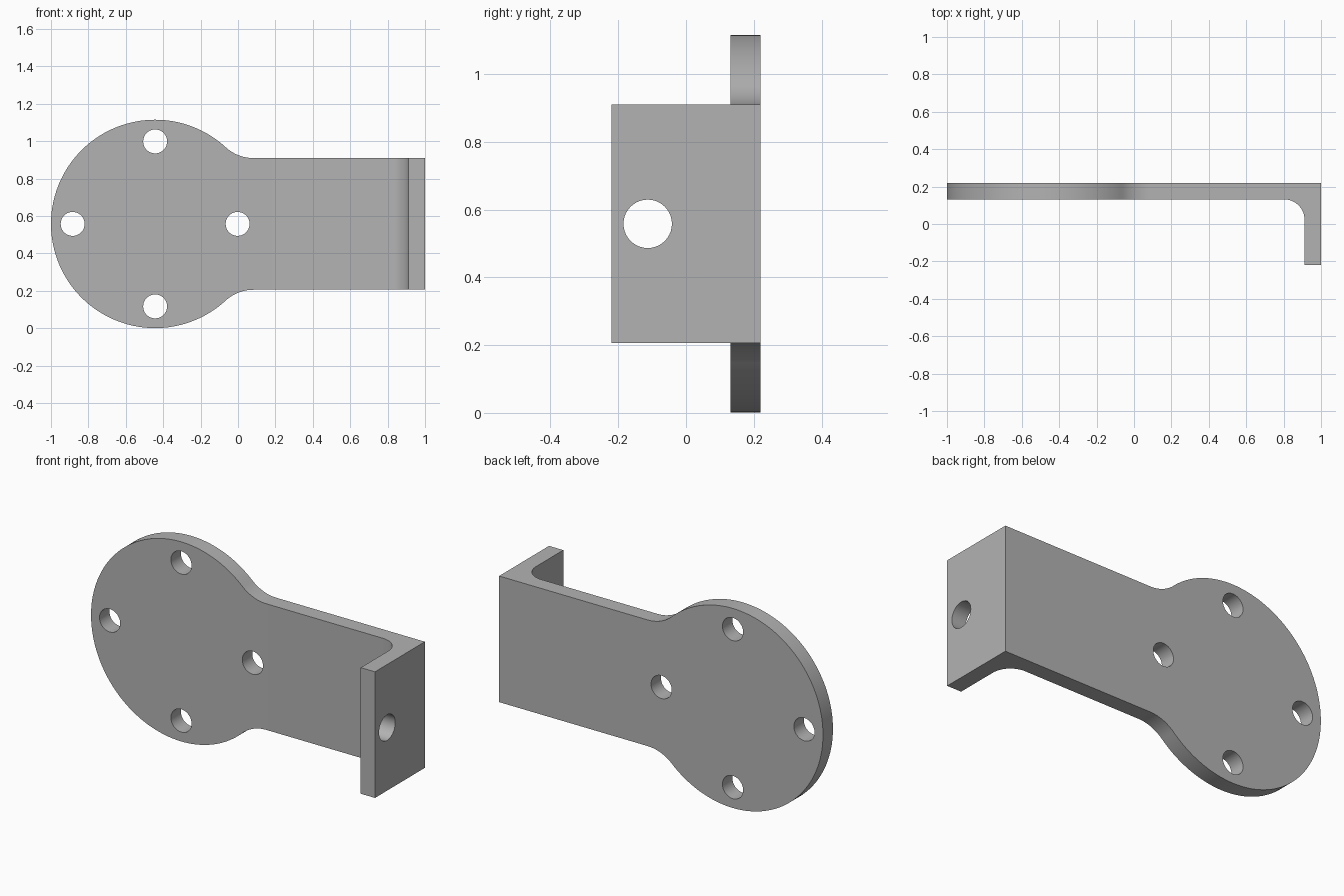
import bpy, bmesh
from math import pi, sin, cos, atan2, sqrt
from mathutils import Vector

cube = bpy.data.objects.get("Cube")
if cube:
    bpy.data.objects.remove(cube, do_unlink=True)

DISC_X, MID_Z, DISC_R = -0.443, 0.558, 0.557
ARM_HALF, NECK_R = 0.352, 0.22
BACK, THICK, BEND_R = 0.22, 0.088, 0.11
BOLT_CIRCLE, BOLT_R = 0.441, 0.064

steel = bpy.data.materials.new("steel grey")
steel.use_nodes = True
steel.diffuse_color = (0.45, 0.45, 0.45, 1)
steel.node_tree.nodes["Principled BSDF"].inputs["Base Color"].default_value = (0.45, 0.45, 0.45, 1)


def arc(cx, cy, r, start, end, steps):
    angles = [start + (end - start) * i / steps for i in range(steps + 1)]
    return [(cx + r * cos(a), cy + r * sin(a)) for a in angles]


def prism(name, points, place, low, high):
    """Extrude a closed outline; place(u, v, d) maps it into space."""
    bm = bmesh.new()
    face = bm.faces.new([bm.verts.new(place(u, v, low)) for u, v in points])
    new = bmesh.ops.extrude_face_region(bm, geom=[face])["geom"]
    shift = Vector(place(0, 0, high)) - Vector(place(0, 0, low))
    bmesh.ops.translate(bm, vec=shift, verts=[g for g in new if isinstance(g, bmesh.types.BMVert)])
    bmesh.ops.recalc_face_normals(bm, faces=bm.faces)
    mesh = bpy.data.meshes.new(name)
    bm.to_mesh(mesh)
    bm.free()
    mesh.materials.append(steel)
    obj = bpy.data.objects.new(name, mesh)
    bpy.context.collection.objects.link(obj)
    return obj


def along_x(u, v, d):
    return (d, u, v)


def along_y(u, v, d):
    return (u, d, v)


def along_z(u, v, d):
    return (u, v, d)


def combine(target, tool, operation):
    mod = target.modifiers.new(tool.name, "BOOLEAN")
    mod.operation, mod.solver, mod.object = operation, "EXACT", tool
    bpy.context.view_layer.objects.active = target
    bpy.ops.object.modifier_apply(modifier=mod.name)
    bpy.data.objects.remove(tool, do_unlink=True)


# Bent sheet: L-shaped section with a rounded inner corner
inner_x, inner_y = 1 - THICK, BACK - THICK
section = [(-1.2, BACK), (1, BACK), (1, -BACK), (inner_x, -BACK)]
section += arc(inner_x - BEND_R, inner_y - BEND_R, BEND_R, 0, pi / 2, 16)
section += [(-1.2, inner_y)]
bracket = prism("bracket", section, along_z, -0.2, 1.4)

# Front outline: round head blended into the straight arm
neck_h = ARM_HALF + NECK_R
neck_dx = sqrt((DISC_R + NECK_R) ** 2 - neck_h ** 2)
meet = atan2(neck_h, neck_dx)
upper = [(1.2, ARM_HALF)]
upper += arc(DISC_X + neck_dx, neck_h, NECK_R, 1.5 * pi, pi + meet, 14)
upper += arc(DISC_X, 0, DISC_R, meet, pi, 56)[1:]
lower = [(x, -z) for x, z in reversed(upper[:-1])]
outline = [(x, z + MID_Z) for x, z in upper + lower]
combine(bracket, prism("outline", outline, along_y, -0.5, 0.5), "INTERSECT")


# Four bolt holes in the head and one larger hole in the flange
def circle(cx, cy, r):
    return arc(cx, cy, r, 0, 2 * pi, 40)[:-1]


for i in range(4):
    a = i * pi / 2
    spot = circle(DISC_X + BOLT_CIRCLE * cos(a), MID_Z + BOLT_CIRCLE * sin(a), BOLT_R)
    combine(bracket, prism("bolt_hole", spot, along_y, 0, 0.4), "DIFFERENCE")
combine(bracket, prism("flange_hole", circle(-0.113, MID_Z, 0.0715), along_x, 0.8, 1.2), "DIFFERENCE")

# One material slot, smooth curved walls with sharp rims
bracket.data.materials.clear()
bracket.data.materials.append(steel)
bpy.ops.object.select_all(action="DESELECT")
bracket.select_set(True)
bpy.context.view_layer.objects.active = bracket
bpy.ops.object.shade_smooth_by_angle(angle=pi / 6)
